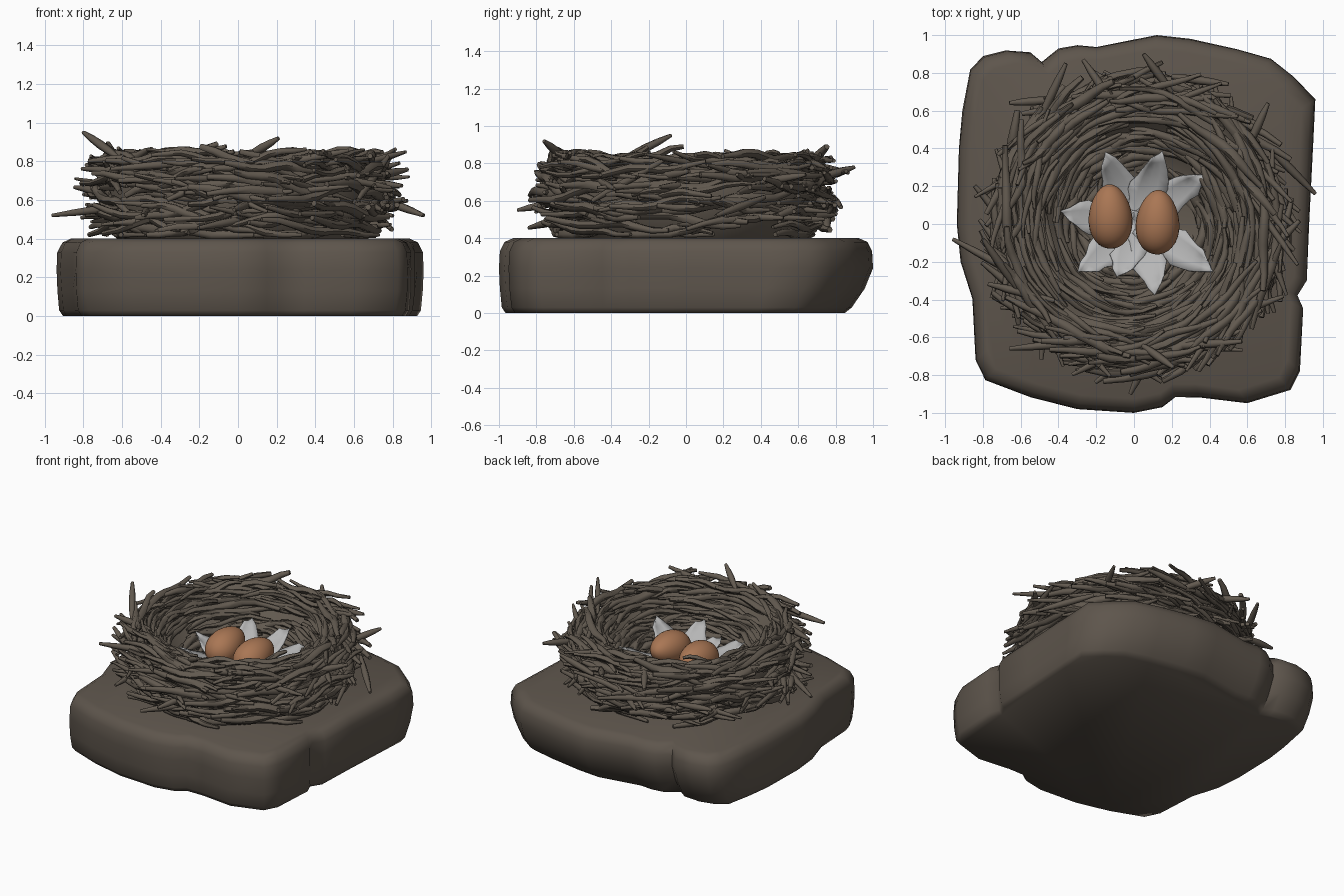
import bpy, bmesh, math, random
from mathutils import Vector, Matrix, noise

random.seed(11)
cube = bpy.data.objects.get("Cube")
if cube:
    bpy.data.objects.remove(cube, do_unlink=True)


def material(name, rgb):
    mat = bpy.data.materials.new(name)
    mat.use_nodes = True
    mat.diffuse_color = (*rgb, 1)
    bsdf = next(n for n in mat.node_tree.nodes if n.type == 'BSDF_PRINCIPLED')
    bsdf.inputs["Base Color"].default_value = (*rgb, 1)
    return mat


STONE = material("stone brown", (0.112, 0.092, 0.073))
TWIG = material("twig brown", (0.122, 0.101, 0.079))
EGG = material("egg tan", (0.4, 0.183, 0.089))
DOWN = material("feather grey", (0.47, 0.47, 0.47))


def add_object(name, data, mat):
    obj = bpy.data.objects.new(name, data)
    bpy.context.collection.objects.link(obj)
    data.materials.append(mat)
    return obj


def activate(obj):
    bpy.ops.object.select_all(action='DESELECT')
    obj.select_set(True)
    bpy.context.view_layer.objects.active = obj


def finish(name, bm, mat, angle=40):
    bmesh.ops.recalc_face_normals(bm, faces=bm.faces)
    mesh = bpy.data.meshes.new(name)
    bm.to_mesh(mesh)
    bm.free()
    obj = add_object(name, mesh, mat)
    activate(obj)
    bpy.ops.object.shade_smooth_by_angle(angle=math.radians(angle))
    return obj


def bridge(bm, rings):
    for low, high in zip(rings, rings[1:]):
        for i in range(len(low)):
            j = (i + 1) % len(low)
            bm.faces.new((low[i], low[j], high[j], high[i]))


def interpolate(table, z):
    """Radius at height z from a short (z, radius) profile."""
    for (za, ra), (zb, rb) in zip(table, table[1:]):
        if z <= zb:
            return ra + (rb - ra) * max(0, z - za) / (zb - za)
    return table[-1][1]


# Stone slab: weathered outline lofted through shrinking rings
outline = [(-.94, 0), (-.92, -.2), (-.86, -.4), (-.84, -.72), (-.79, -.83),
           (-.55, -.92), (-.3, -.98), (0, -1), (.15, -.97), (.22, -.92),
           (.35, -.92), (.6, -.95), (.83, -.88), (.88, -.78), (.9, -.45),
           (.87, -.38), (.92, -.3), (.93, 0), (.95, .45), (.96, .66),
           (.85, .78), (.73, .88), (.55, .93), (.3, .98), (.12, 1),
           (-.2, .94), (-.3, .95), (-.4, .93), (-.49, .86), (-.55, .91),
           (-.68, .92), (-.8, .89), (-.87, .82), (-.91, .6), (-.93, .4)]
# height, overall scale, extra scale of the undercut back
layers = [(0, .965, .88), (.03, .985, .9), (.13, .995, .96), (.24, 1, 1),
          (.33, .995, 1), (.38, .97, 1), (.4, .925, 1)]
bm = bmesh.new()
rings = []
for z, s, back in layers:
    ring = []
    for x, y in outline:
        wear = s
        if abs(y) < .97 and x < .94:
            wear -= 0.01 * abs(noise.noise(Vector((x * 3, y * 3, z * 6))))
        ring.append(bm.verts.new((x * wear, y * wear * (back if y > 0 else 1), z)))
    rings.append(ring)
bridge(bm, rings)
bm.faces.new(rings[0])
bm.faces.new(rings[-1])
finish("stone_slab", bm, STONE, 65)

# Nest core: lathed bowl that closes the gaps behind the twigs
CX = 0.02
profile = [(.6, .4), (.66, .47), (.7, .6), (.69, .72), (.66, .77), (.61, .77),
           (.52, .67), (.42, .57), (.3, .5), (.1, .48)]
bm = bmesh.new()
sides = 40
rings = [[bm.verts.new((CX + r * math.cos(math.tau * i / sides),
                        r * math.sin(math.tau * i / sides), z))
          for i in range(sides)] for r, z in profile]
bridge(bm, rings)
bm.faces.new(rings[-1])
bm.faces.new(rings[0])
finish("nest_core", bm, TWIG)

# Twigs: tapered bevelled splines, gathered in one curve per layer
OUTER = [(.41, .64), (.5, .71), (.6, .735), (.75, .73), (.86, .69)]
INNER = [(.49, .26), (.6, .42), (.7, .52), (.8, .6), (.84, .63)]


def new_curve(name):
    curve = bpy.data.curves.new(name, 'CURVE')
    curve.dimensions = '3D'
    curve.bevel_depth = 1
    curve.bevel_resolution = 1
    curve.use_fill_caps = True
    return curve


def add_spline(curve, points, thick):
    spline = curve.splines.new('POLY')
    spline.points.add(len(points) - 1)
    for k, (point, p) in enumerate(zip(spline.points, points)):
        t = k / (len(points) - 1)
        point.co = (*p, 1)
        point.radius = thick * (0.25 + 0.75 * math.sin(math.pi * (0.12 + 0.8 * t)))


def wound_twig(curve, radius, z, span, drift, flare, tilt, thick):
    """Twig wound round the nest; flare lifts its ends off the circle."""
    start = random.uniform(0, math.tau)
    phase = random.uniform(0, math.tau)
    points = []
    for k in range(9):
        u = k / 4 - 1
        a = start + span * u / 2
        r = radius + flare * u * u - drift * u + .01 * math.sin(phase + 4 * u)
        h = min(max(z + tilt * u + .014 * math.cos(phase + 5 * u), .42), .89)
        points.append((CX + r * math.cos(a), r * math.sin(a), h))
    add_spline(curve, points, thick)


def curve_object(name, curve):
    obj = add_object(name, curve, TWIG)
    activate(obj)
    bpy.ops.object.convert(target='MESH')
    bpy.ops.object.shade_smooth_by_angle(angle=math.radians(60))


rnd = random.uniform
outer = new_curve("outer_twigs")
for i in range(165):
    z = .42 + .4 * (i + .5) / 165
    wound_twig(outer, interpolate(OUTER, z) + rnd(-.03, .02), z, rnd(.6, 1.15),
               rnd(-.03, .07), rnd(0, .08), rnd(-.08, .08), rnd(.019, .031))
curve_object("outer_twigs", outer)

inner = new_curve("inner_twigs")
for i in range(150):
    z = .5 + .31 * (i + .5) / 150
    wound_twig(inner, interpolate(INNER, z) + rnd(-.025, .03), z, rnd(.8, 1.5),
               rnd(-.01, .07), rnd(0, .03), rnd(-.03, .03), rnd(.016, .027))
curve_object("inner_twigs", inner)

rim = new_curve("rim_twigs")
for i in range(48):
    wound_twig(rim, rnd(.59, .71), rnd(.78, .84), rnd(.5, 1),
               rnd(-.04, .11), rnd(.01, .09), rnd(-.04, .04), rnd(.018, .028))
curve_object("rim_twigs", rim)

# Stray twigs: nearly straight, with ends poking out of the wall
stray = new_curve("stray_twigs")
for i in range(85):
    a = math.tau * i / 85 + rnd(-.1, .1)
    z = rnd(.47, .82)
    r = interpolate(OUTER, z) - rnd(.0, .06)
    root = Vector((CX + r * math.cos(a), r * math.sin(a), z))
    turn = a + random.choice((-1, -1, 1)) * rnd(.75, 1.25)
    ray = Vector((math.cos(turn), math.sin(turn), rnd(-.2, .22)))
    tip = root + ray * rnd(.16, .28)
    if math.hypot(tip.x - CX, tip.y) > .89:
        tip = root.lerp(tip, .65)
    tail = root - ray * .15
    add_spline(stray, [tail, root, (root + tip) / 2, tip], rnd(.017, .025))
# Longest strays, tail to tip
for tail, tip in [((-.5, -.33, .58), (-.96, -.08, .52)),
                  ((.7, .42, .62), (.96, .16, .52)),
                  ((-.62, -.34, .82), (-.8, -.08, .95)),
                  ((.04, -.64, .82), (.21, -.76, .92)),
                  ((.62, -.5, .6), (.78, -.1, .83)),
                  ((-.2, -.62, .8), (-.66, -.66, .76)),
                  ((-.1, .62, .8), (-.27, .87, .75)),
                  ((.1, -.65, .6), (-.02, -.9, .55)),
                  ((.2, .7, .72), (.05, .9, .78)),
                  ((.2, .78, .7), (.5, .74, .75)),
                  ((-.5, .55, .7), (-.36, .85, .76)),
                  ((-.4, .66, .6), (-.66, .64, .62)),
                  ((.6, .4, .7), (.71, .64, .74))]:
    tail, tip = Vector(tail), Vector(tip)
    add_spline(stray, [tail.lerp(tip, k / 4) for k in range(5)], .023)
curve_object("stray_twigs", stray)


# Feathers: curled blunt leaves with ragged edges
def feather(index, degrees, length, curl, width):
    bm = bmesh.new()
    a = math.radians(degrees)
    along = Vector((math.cos(a), math.sin(a), 0))
    across = Vector((-along.y, along.x, 0))
    rows = []
    for k in range(10):
        t = k / 9
        half = width * (0.8 + 0.4 * math.sin(math.pi * t)) * (1 - .65 * t ** 6)
        row = []
        for side in (-1, -.5, 0, .5, 1):
            ragged = rnd(.8, 1.12) if abs(side) == 1 else 1
            reach = length * t * (1 - .07 * t * side)
            p = along * reach + across * half * side * ragged
            p.z = .53 + curl * t * t + .01 * side * side + .002 * index
            row.append(bm.verts.new(p + Vector((CX, 0, 0))))
        rows.append(row)
    for low, high in zip(rows, rows[1:]):
        for i in range(4):
            bm.faces.new((low[i], low[i + 1], high[i + 1], high[i]))
    obj = finish("feather_%d" % (index + 1), bm, DOWN)
    shell = obj.modifiers.new("thickness", 'SOLIDIFY')
    shell.thickness = .006


# direction, length, rise of the tip
for index, (degrees, length, curl) in enumerate([
        (117, .39, .15), (74, .38, .15), (38, .42, .13), (173, .39, .1),
        (221, .38, .13), (252, .28, .1), (287, .36, .14), (330, .44, .13)]):
    feather(index, degrees, length, curl, .078)


# Eggs: spheres narrowed toward one end
def egg(name, centre, turn):
    bm = bmesh.new()
    bmesh.ops.create_uvsphere(bm, u_segments=28, v_segments=18, radius=1)
    for v in bm.verts:
        narrow = 1 - .14 * v.co.z
        v.co = Vector((v.co.x * narrow * .115, v.co.y * narrow * .115, v.co.z * .172))
    tilt = Matrix.Rotation(math.radians(turn), 4, 'Z') @ Matrix.Rotation(math.radians(-80), 4, 'X')
    bmesh.ops.transform(bm, matrix=Matrix.Translation(centre) @ tilt, verts=bm.verts)
    finish(name, bm, EGG, 60)


egg("egg_right", (-.125, .04, .625), 2)
egg("egg_left", (.125, .01, .625), -2)
